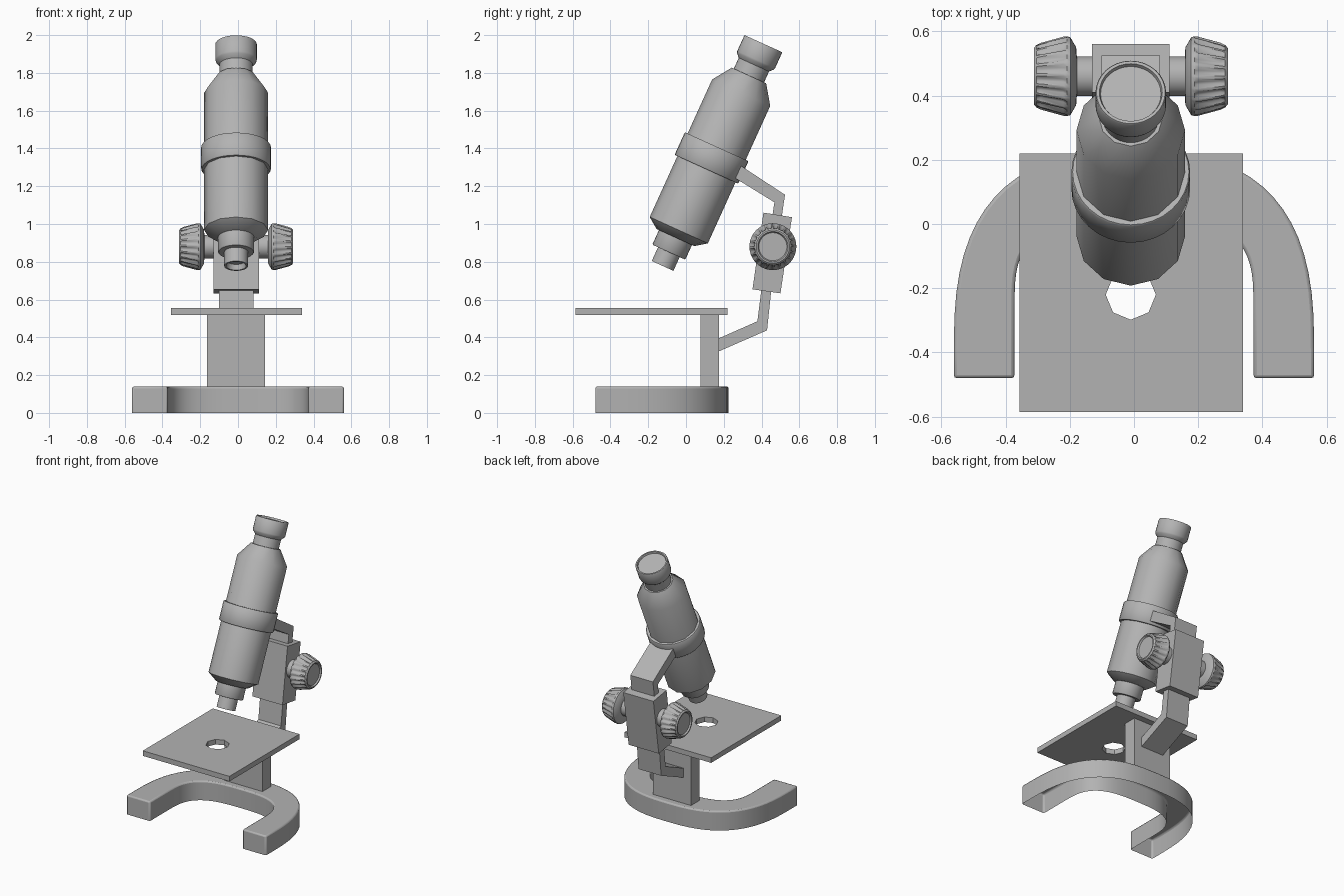
import bpy, bmesh
from math import sin, cos, pi, radians
from mathutils import Matrix, Vector

if "Cube" in bpy.data.objects:
    bpy.data.objects.remove(bpy.data.objects["Cube"])

grey = bpy.data.materials.new("neutral_grey")
grey.use_nodes = True
GREY = (0.45, 0.45, 0.45, 1)
grey.diffuse_color = GREY
grey.node_tree.nodes["Principled BSDF"].inputs["Base Color"].default_value = GREY

CX = -0.01  # centre line of the stand and tube


def finish(name, bm, smooth=False, bevel=0):
    bmesh.ops.recalc_face_normals(bm, faces=bm.faces)
    mesh = bpy.data.meshes.new(name)
    bm.to_mesh(mesh)
    bm.free()
    mesh.materials.append(grey)
    obj = bpy.data.objects.new(name, mesh)
    bpy.context.collection.objects.link(obj)
    if bevel:
        mod = obj.modifiers.new("soft_edges", "BEVEL")
        mod.width, mod.segments = bevel, 2
        mod.limit_method, mod.angle_limit = "ANGLE", radians(50)
    if smooth:
        bpy.ops.object.select_all(action="DESELECT")
        obj.select_set(True)
        bpy.context.view_layer.objects.active = obj
        bpy.ops.object.shade_smooth_by_angle(angle=radians(40))
    return obj


def prism(name, outline, half_width):
    """Side outline (y, z) extruded across x."""
    bm = bmesh.new()
    ends = [[bm.verts.new((CX + s * half_width, y, z)) for y, z in outline] for s in (-1, 1)]
    for end in ends:
        bm.faces.new(end)
    for i in range(len(outline)):
        a, b = ends[0][i - 1], ends[0][i]
        bm.faces.new((a, b, ends[1][i], ends[1][i - 1]))
    return finish(name, bm)


def box_outline(y0, y1, z0, z1):
    return [(y0, z0), (y1, z0), (y1, z1), (y0, z1)]


def band(name, outer, inner, z0, z1, closed, **style):
    """Flat plate between two outlines; a closed ring also gets an underside."""
    bm = bmesh.new()
    rows = [[bm.verts.new((x, y, z)) for x, y in line] for z in (z1, z0) for line in (outer, inner)]
    top_out, top_in, low_out, low_in = rows
    n = len(outer)
    for i in range(0 if closed else 1, n):
        pairs = [(top_out, top_in), (top_out, low_out), (top_in, low_in)]
        if closed:
            pairs.append((low_out, low_in))
        for a, b in pairs:
            bm.faces.new((a[i - 1], a[i], b[i], b[i - 1]))
    if not closed:
        for i in (0, n - 1):
            bm.faces.new((top_out[i], top_in[i], low_in[i], low_out[i]))
    return finish(name, bm, **style)


def lathe(name, profile, matrix, segments=32, groove=None):
    """Revolve (distance, radius) about local z; groove(step, index) trims a radius."""
    bm = bmesh.new()
    rings = []
    for k, (t, r) in enumerate(profile):
        if r == 0:
            rings.append([bm.verts.new(matrix @ Vector((0, 0, t)))] * segments)
            continue
        ring = []
        for i in range(segments):
            a = 2 * pi * i / segments
            q = r - (groove(k, i) if groove else 0)
            ring.append(bm.verts.new(matrix @ Vector((q * cos(a), q * sin(a), t))))
        rings.append(ring)
    for lo, hi in zip(rings, rings[1:]):
        for i in range(segments):
            face = dict.fromkeys((lo[i - 1], lo[i], hi[i], hi[i - 1]))
            bm.faces.new(list(face))
    return finish(name, bm, smooth=True)


# Horseshoe base, hollow underneath
def horseshoe(a, b, yc, n, steps=32):
    line = [(a, -0.48)]
    for i in range(steps + 1):
        t = pi * i / steps
        c, s = cos(t), max(sin(t), 0)
        x = a * abs(c) ** (2 / n) * (1 if c > 0 else -1)
        line.append((x, yc + b * s ** (2 / n)))
    return line + [(-a, -0.48)]


band("base", horseshoe(0.561, 0.625, -0.4, 2.7), horseshoe(0.372, 0.28, -0.25, 3),
     0, 0.14, False, smooth=True, bevel=0.01)

# Post and stage with an octagonal light hole
prism("post", box_outline(0.077, 0.175, 0.13, 0.525), 0.153)
X0, X1, Y0, Y1, HY = -0.356, 0.34, -0.585, 0.22, -0.22
stage_edge = [(X1, HY), (X1, Y1), (CX, Y1), (X0, Y1), (X0, HY), (X0, Y0), (CX, Y0), (X1, Y0)]
hole = [(CX + 0.078 * cos(i * pi / 4), HY + 0.078 * sin(i * pi / 4)) for i in range(8)]
band("stage", stage_edge, hole, 0.519, 0.556, True)

# Bent arms and the focus block between them
prism("lower_arm", [(0.40, 0.66), (0.452, 0.655), (0.429, 0.437), (0.17, 0.324),
                    (0.17, 0.393), (0.378, 0.485)], 0.091)
prism("upper_arm", [(0.28, 1.315), (0.524, 1.155), (0.506, 1.03), (0.456, 1.035),
                    (0.468, 1.115), (0.26, 1.243)], 0.091)
prism("focus_block", [(0.41, 1.06), (0.561, 1.036), (0.50, 0.633), (0.352, 0.654)], 0.121)

# Focus knobs with ribbed conical grips
knob_profile = [(0.11, 0.062), (0.168, 0.062), (0.17, 0.09), (0.188, 0.121), (0.198, 0.124),
                (0.21, 0.123), (0.28, 0.104), (0.294, 0.097), (0.302, 0.088), (0.302, 0.08),
                (0.292, 0.074), (0.292, 0)]


def ribs(k, i):
    return 0.01 if k in (5, 6) and i % 4 > 1 else 0


for side, label in ((1, "left"), (-1, "right")):
    place = Matrix.Translation((CX, 0.46, 0.88)) @ Matrix.Rotation(side * pi / 2, 4, "Y")
    lathe(label + "_focus_knob", knob_profile, place, 80, ribs)

# Tilted optical tube, measured along its axis from the lens tip
axis = Matrix.Translation((CX, -0.124, 0.778)) @ Matrix.Rotation(radians(-24.4), 4, "X")
lathe("objective", [(0.03, 0), (0.03, 0.047), (0, 0.053), (0, 0.063), (0.08, 0.063),
                    (0.08, 0.092), (0.085, 0.096), (0.18, 0.096)], axis)
lathe("tube_body", [(0.165, 0), (0.165, 0.11), (0.208, 0.169), (1.007, 0.169),
                    (1.107, 0.1), (1.107, 0)], axis, 12)
lathe("tube_collar", [(0.562, 0.16), (0.562, 0.181), (0.567, 0.185), (0.688, 0.185),
                      (0.693, 0.181), (0.693, 0.16)], axis)
lathe("eyepiece", [(1.09, 0.088), (1.17, 0.088), (1.19, 0.107), (1.2, 0.11), (1.288, 0.11),
                   (1.292, 0.107), (1.292, 0.098), (1.28, 0.094), (1.28, 0)], axis)
